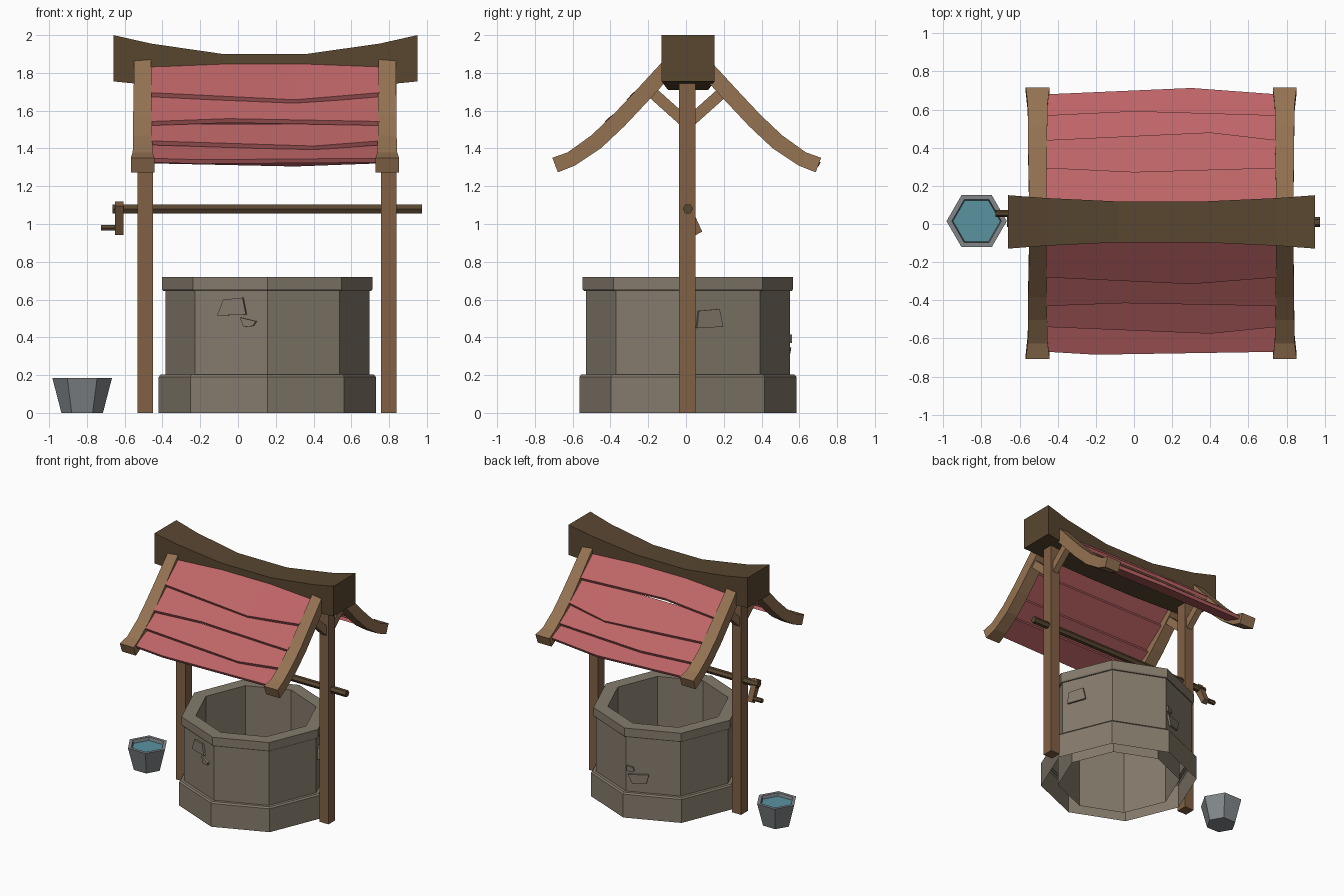
import bpy, bmesh, math
from mathutils import Vector

if "Cube" in bpy.data.objects:
    bpy.data.objects.remove(bpy.data.objects["Cube"])


def material(name, r, g, b):
    m = bpy.data.materials.new(name)
    m.diffuse_color = (r, g, b, 1)
    m.use_nodes = True
    m.node_tree.nodes["Principled BSDF"].inputs["Base Color"].default_value = m.diffuse_color
    return m


WOOD = material("wood", .22, .12, .06)
LIGHT = material("light_wood", .30, .17, .085)
DARK = material("dark_wood", .10, .062, .03)
RED = material("red_boards", .52, .13, .135)
STONE = material("stone", .235, .20, .15)
METAL = material("metal", .22, .24, .25)
WATER = material("water", .10, .29, .35)


def loft(name, rings, mat, caps=True, recalc=True):
    """Skin consecutive rings of points with quads."""
    bm = bmesh.new()
    vs = [[bm.verts.new(p) for p in r] for r in rings]
    n = len(rings[0])
    for a, b in zip(vs, vs[1:]):
        for i in range(n):
            j = (i + 1) % n
            bm.faces.new((a[i], a[j], b[j], b[i]))
    if caps:
        bm.faces.new(vs[0][::-1])
        bm.faces.new(vs[-1])
    if recalc:
        bmesh.ops.recalc_face_normals(bm, faces=bm.faces)
    me = bpy.data.meshes.new(name)
    bm.to_mesh(me)
    bm.free()
    me.materials.append(mat)
    ob = bpy.data.objects.new(name, me)
    bpy.context.collection.objects.link(ob)
    return ob


def ngon(n, r, cx, cy, z):
    return [(cx + r * math.cos(math.tau * i / n), cy + r * math.sin(math.tau * i / n), z)
            for i in range(n)]


def xring(x, y0, y1, z0, z1):
    return [(x, y0, z0), (x, y1, z0), (x, y1, z1), (x, y0, z1)]


def rod(name, x0, x1, y, z, r, mat):
    rings = [[(x, y + r * math.cos(math.tau * i / 6), z + r * math.sin(math.tau * i / 6))
              for i in range(6)] for x in (x0, x1)]
    return loft(name, rings, mat)


def strip(name, path, x, mat):
    """Board swept in the y-z plane; path items are (y, z, thickness, width)."""
    rings = []
    for i, (y, z, t, w) in enumerate(path):
        a, b = path[max(i - 1, 0)], path[min(i + 1, len(path) - 1)]
        d = Vector((b[0] - a[0], b[1] - a[1])).normalized() * t / 2
        ny, nz = -d.y, d.x
        rings.append([(x - w / 2, y + ny, z + nz), (x + w / 2, y + ny, z + nz),
                      (x + w / 2, y - ny, z - nz), (x - w / 2, y - ny, z - nz)])
    return loft(name, rings, mat)


# Stone well: stepped octagonal wall, open at the bottom
CX, CY = .155, .01
wall = [(.575, 0), (.575, .19), (.565, .202), (.54, .202), (.54, .645), (.55, .645),
        (.557, .655), (.557, .72), (.45, .72), (.45, 0)]
loft("well_wall", [ngon(8, r, CX, CY, z) for r, z in wall], STONE, caps=False)


# Raised stones on the wall: face angle, then (along face, height) corners
def raised_stone(name, deg, pts):
    a = math.radians(deg)
    n = Vector((math.cos(a), math.sin(a), 0))
    t = Vector((-n.y, n.x, 0))
    c = Vector((CX, CY, 0))
    rings = [[c + n * d + t * u + Vector((0, 0, z)) for u, z in pts] for d in (.49, .514)]
    loft(name, rings, STONE)


raised_stone("front_stone_large", 247.5, [(-.075, .515), (.09, .52), (.07, .61), (-.04, .6)])
raised_stone("front_stone_small", 247.5, [(.077, .455), (.13, .46), (.147, .485), (.055, .505)])
raised_stone("side_stone", 22.5, [(-.16, .45), (-.01, .455), (-.03, .55), (-.15, .54)])
raised_stone("back_stone_large", 112.5, [(-.155, .27), (-.05, .28), (-.03, .355), (-.19, .345)])
raised_stone("back_stone_small", 112.5, [(-.2, .37), (-.14, .375), (-.15, .405), (-.2, .415)])

# Ridge beam, sagging and slimmer in the middle
beam = [(-.66, .14, 1.755, 2), (-.46, .125, 1.735, 1.955), (-.08, .107, 1.71, 1.9),
        (.36, .107, 1.71, 1.9), (.75, .125, 1.735, 1.955), (.95, .14, 1.755, 2)]
loft("ridge_beam", [xring(x, .011 - h, .011 + h, a, b) for x, h, a, b in beam], DARK)

# Posts, braces and curved rafters at each end
rafter = [(.07, 1.86, .085, .09), (.25, 1.665, .085, .095), (.36, 1.548, .085, .1),
          (.48, 1.435, .085, .1), (.61, 1.345, .08, .105), (.697, 1.312, .082, .125)]
brace = [(0, 1.53, .06, .05), (.19, 1.70, .06, .05)]
for side, px, rx in (("left", -.49, -.505), ("right", .798, .79)):
    loft(side + "_post", [ngon(4, 0, 0, 0, 0)] and
         [[(px + sx * .041, .007 + sy * .043, z) for sx, sy in ((-1, -1), (1, -1), (1, 1), (-1, 1))]
          for z in (0, 1.8)], WOOD)
    for face, s in (("front", -1), ("back", 1)):
        strip(f"{side}_{face}_rafter", [(s * y + .004, z, t, w) for y, z, t, w in rafter], rx, LIGHT)
        strip(f"{side}_{face}_brace", [(s * y + .007, z, t, w) for y, z, t, w in brace], px, LIGHT)

# Overlapping roof boards with crooked lower edges
TOP = [(.08, 1.905), (.11, 1.88), (.30, 1.67), (.51, 1.46), (.64, 1.36), (.75, 1.305)]


def roof_z(y):
    for (y0, z0), (y1, z1) in zip(TOP, TOP[1:]):
        if y <= y1:
            break
    return z0 + (z1 - z0) * (y - y0) / (y1 - y0)


# each row: lower edge distance, kink x, kink amount
rows = {-1: [(.28, .3, .035), (.43, -.05, -.015), (.54, .4, .035), (.67, -.2, .015)],
        1: [(.295, 0, -.022), (.44, .4, .04), (.57, 0, .022), (.68, .3, .033)]}
for s, lines in rows.items():
    prev = .11
    for i, (y, kx, k) in enumerate(lines):
        rings = []
        for x, e in ((-.458, y), (kx, y + k), (.748, y)):
            u = prev - .035 if i else .09
            zu, ze = roof_z(u) - .045, roof_z(e) + .003
            rings.append([(x, s * u, zu), (x, s * e, ze),
                          (x, s * (e - .012), ze - .022), (x, s * (u - .012), zu - .022)])
        loft(f"{'front' if s < 0 else 'back'}_roof_board_{i + 1}", rings, RED)
        prev = y

# Winding axle with crank and handle
rod("axle", -.665, .975, .01, 1.08, .027, DARK)
strip("crank_arm", [(-.012, 1.108, .055, .045), (.068, .95, .04, .045)], -.63, WOOD)
rod("crank_handle", -.725, -.61, .055, .98, .018, DARK)

# Six-sided bucket with water
BX, BY = -.825, .015
loft("bucket", [ngon(6, r, BX, BY, z) for r, z in
                ((.11, 0), (.158, .185), (.13, .185), (.122, .15))], METAL)
loft("bucket_water", [ngon(6, .124, BX, BY, z) for z in (.14, .16)], WATER)
